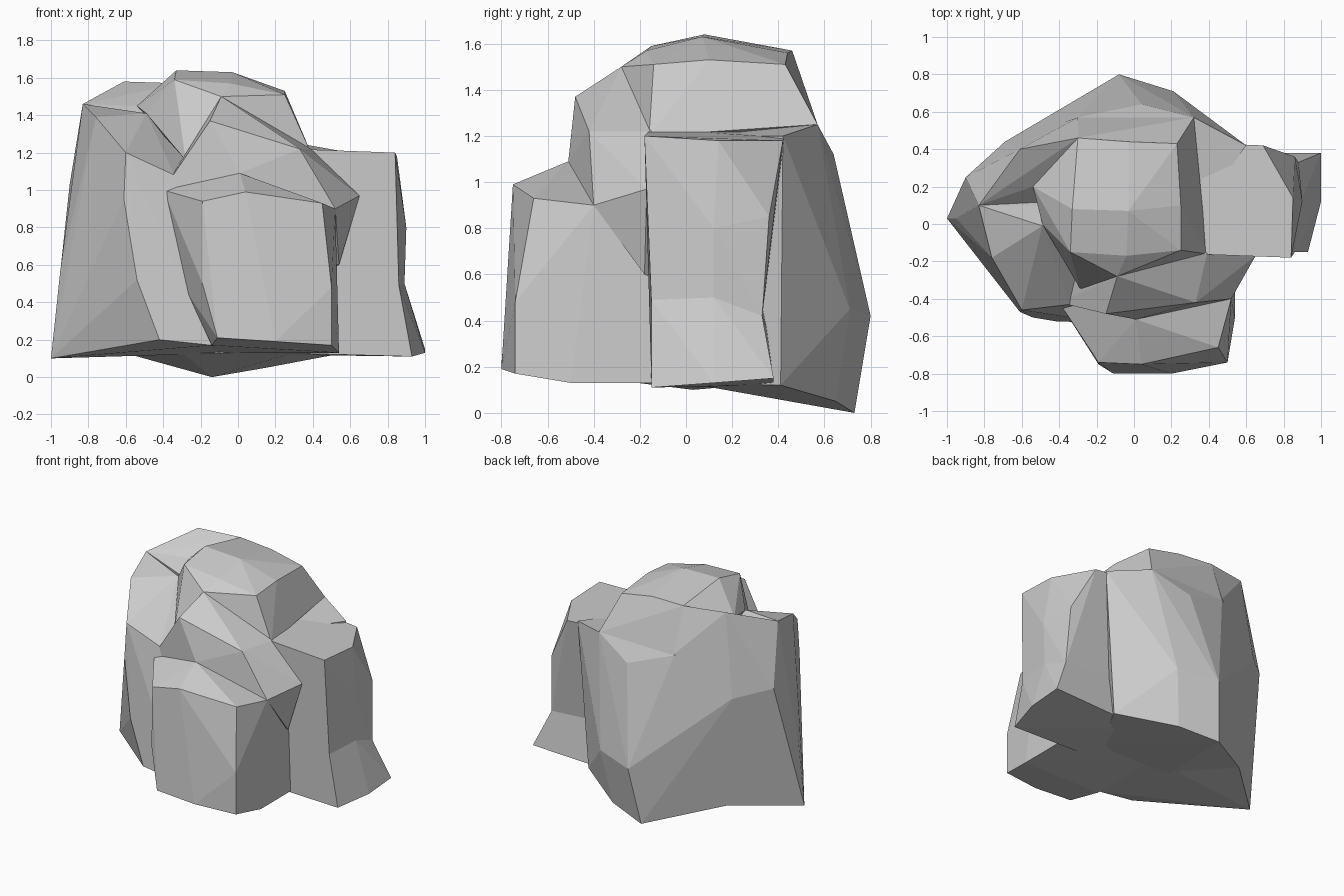
import bpy, bmesh


def chunk(name, pts):
    """Faceted stone chunk: the hull of a few corner points."""
    bm = bmesh.new()
    for p in pts:
        bm.verts.new(p)
    res = bmesh.ops.convex_hull(bm, input=list(bm.verts))
    dead = {g for g in res["geom_interior"] + res["geom_unused"]
            if isinstance(g, bmesh.types.BMVert)}
    bmesh.ops.delete(bm, geom=list(dead), context='VERTS')
    bmesh.ops.recalc_face_normals(bm, faces=list(bm.faces))
    me = bpy.data.meshes.new(name)
    bm.to_mesh(me)
    bm.free()
    ob = bpy.data.objects.new(name, me)
    bpy.context.collection.objects.link(ob)
    return ob


# low block standing at the front
front = chunk("rock", [
    (-.11, -.80, .21), (.20, -.80, .19), (.50, -.74, .17), (.54, -.50, .13),
    (-.14, -.55, .17), (-.27, -.50, .45), (-.19, -.75, .50), (.50, -.74, .48),
    (-.19, -.74, .94), (.04, -.75, .99), (.45, -.66, .93), (.52, -.40, .90),
    (.01, -.51, 1.09), (-.40, -.42, 1.0), (.54, -.10, .13), (.52, -.10, .90),
    (-.14, .10, .13), (-.35, -.10, 1.0)])

# sloping wedge above the front block
wedge = chunk("wedge", [
    (-.15, -.48, 1.37), (-.09, -.28, 1.50), (.33, -.42, 1.22), (.39, -.16, 1.22),
    (.65, -.17, .97), (.52, -.40, .90), (.01, -.51, 1.09), (-.40, -.42, 1.0),
    (-.28, -.40, 1.14), (-.25, 0, 1.25), (-.05, .10, 1.45), (.40, .10, 1.0),
    (.54, -.18, .60), (.30, .10, .50)])

# broad block on the left
left = chunk("left_block", [
    (-.61, -.47, .95), (-.54, -.50, .52), (-.42, -.52, .20), (-.14, -.53, .17),
    (-.60, -.46, 1.20), (-.34, -.43, 1.08), (-.76, -.18, 1.39), (-.83, .10, 1.46),
    (-.49, -.01, 1.41), (-1.0, .03, .10), (-.95, .03, .57), (-.90, .25, 1.03),
    (-.69, .44, .97), (-.61, .37, .60), (-.61, .38, .13), (-.82, .18, .14),
    (0, .10, .13), (-.10, .10, 1.20)])

# knob at the rear of the left block
knob = chunk("knob", [
    (-.61, .40, 1.58), (-.83, .10, 1.46), (-.54, .20, 1.45), (-.30, .46, 1.57),
    (-.63, .43, 1.30), (-.69, .44, .97), (-.90, .25, 1.03), (-.30, .57, 1.25),
    (-.30, .10, 1.20)])

# raised cap
cap = chunk("cap", [
    (-.34, -.15, 1.59), (-.04, -.17, 1.57), (.25, -.14, 1.51), (-.33, .08, 1.64),
    (-.03, .07, 1.63), (.25, .10, 1.53), (-.30, .46, 1.57), (-.03, .44, 1.56),
    (.23, .43, 1.51), (.39, -.16, 1.20), (.29, .15, 1.20), (.24, .44, 1.20),
    (-.28, -.36, 1.16), (-.09, -.28, 1.50), (-.49, 0, 1.41), (-.54, .20, 1.45),
    (-.30, .57, 1.24), (.0, .55, 1.23), (.32, .57, 1.25)])

# right block, upper part and flared foot
right_top = chunk("right_top", [
    (.84, -.18, 1.20), (.85, .14, 1.18), (.69, .42, 1.18),
    (.86, -.15, .83), (.90, .12, .80), (.86, .36, .85), (.86, -.15, .49),
    (.89, .12, .50), (.88, .33, .42), (.30, -.16, 1.22), (.22, .44, 1.22),
    (.20, -.15, .45), (.20, .33, .42)])
right_foot = chunk("right_foot", [
    (.86, -.15, .49), (.89, .12, .50), (.88, .33, .42), (.93, -.15, .11),
    (1.0, .12, .13), (1.0, .38, .15), (.20, -.15, .50), (.20, .33, .50),
    (.20, -.15, .13), (.20, .38, .12)])

# ridge at the back
back = chunk("back_ridge", [
    (.04, .64, 1.12), (-.30, .57, 1.24), (.32, .57, 1.25), (0, .55, 1.23),
    (-.63, .43, 1.28), (-.69, .44, .97), (-.61, .37, .60), (-.08, .80, .42),
    (.21, .71, .45), (-.14, .73, 0), (.15, .65, .05), (-.61, .38, .13),
    (.60, .42, 1.20), (.50, .37, .45), (.52, .41, .12),
    (-.30, 0, .13), (.30, 0, .13), (-.30, 0, 1.20), (.30, 0, 1.20)])

# fuse all chunks into one rock
bpy.context.view_layer.objects.active = front
for part in (wedge, left, knob, cap, right_top, right_foot, back):
    mod = front.modifiers.new("fuse", 'BOOLEAN')
    mod.operation = 'UNION'
    mod.solver = 'EXACT'
    mod.object = part
    bpy.ops.object.modifier_apply(modifier=mod.name)
    bpy.data.objects.remove(part)

# merge near-flat triangles into broad facets
bm = bmesh.new()
bm.from_mesh(front.data)
bmesh.ops.remove_doubles(bm, verts=list(bm.verts), dist=.002)
bmesh.ops.dissolve_limit(bm, angle_limit=.08, verts=list(bm.verts), edges=list(bm.edges))
bm.to_mesh(front.data)
bm.free()
